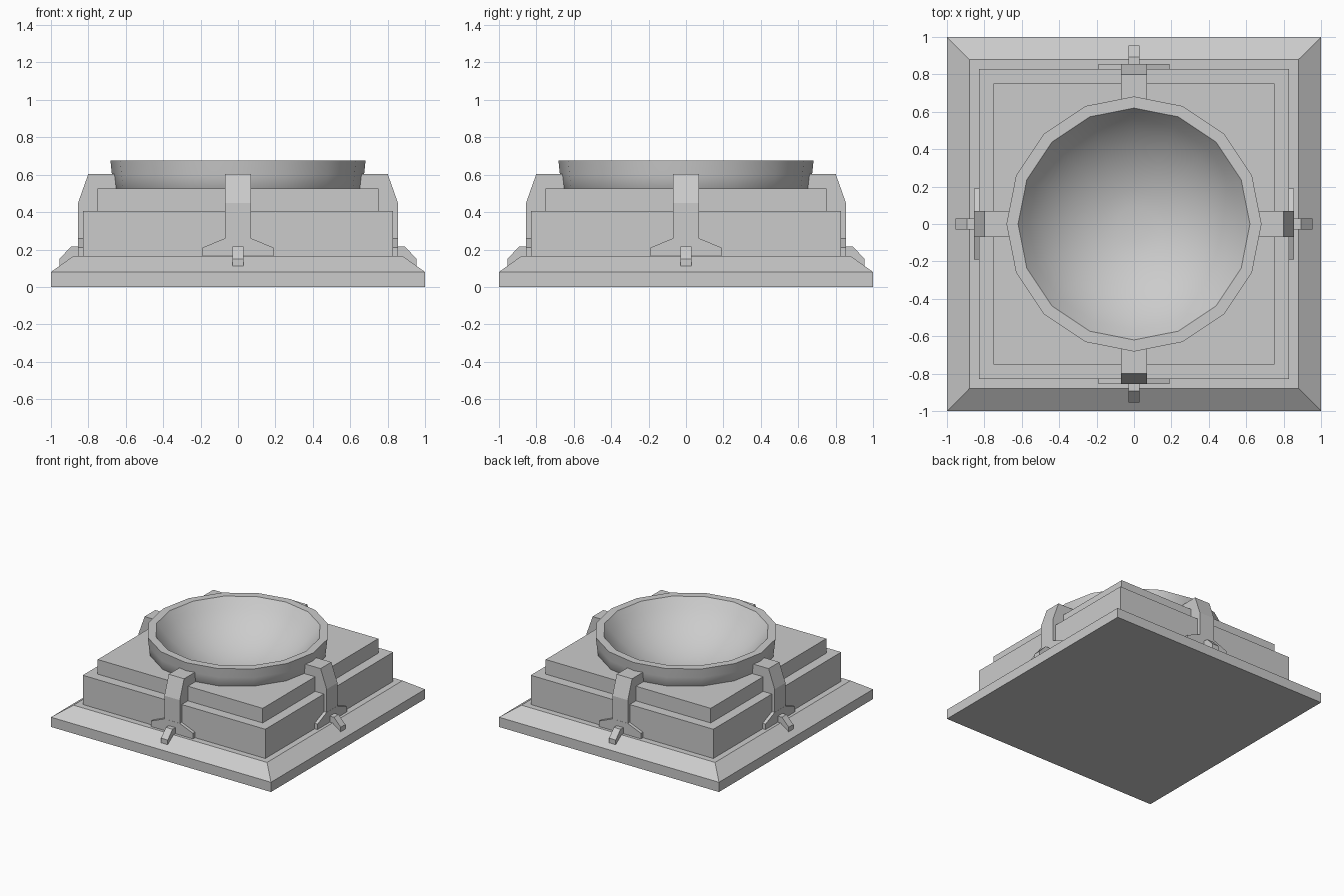
import bpy, bmesh, math
from mathutils import Matrix, Vector

if "Cube" in bpy.data.objects:
    bpy.data.objects.remove(bpy.data.objects["Cube"])


def finish(name, bm):
    bmesh.ops.recalc_face_normals(bm, faces=bm.faces)
    me = bpy.data.meshes.new(name)
    bm.to_mesh(me)
    bm.free()
    ob = bpy.data.objects.new(name, me)
    bpy.context.collection.objects.link(ob)
    return ob


def prism(name, pts, offset, turn=0):
    """Extrude a closed outline of 3D points by offset, turned about z."""
    bm = bmesh.new()
    face = bm.faces.new([bm.verts.new(p) for p in pts])
    ext = bmesh.ops.extrude_face_region(bm, geom=[face])
    verts = [g for g in ext["geom"] if isinstance(g, bmesh.types.BMVert)]
    bmesh.ops.translate(bm, verts=verts, vec=Vector(offset))
    bm.transform(Matrix.Rotation(turn, 4, 'Z'))
    return finish(name, bm)


def loft(name, rings):
    """Stack closed rings of points and cap both ends."""
    bm = bmesh.new()
    rows = [[bm.verts.new(p) for p in ring] for ring in rings]
    n = len(rows[0])
    for a, b in zip(rows, rows[1:]):
        for i in range(n):
            j = (i + 1) % n
            bm.faces.new((a[i], a[j], b[j], b[i]))
    bm.faces.new(rows[0])
    bm.faces.new(rows[-1])
    return finish(name, bm)


def square(h, z):
    return [(-h, -h, z), (h, -h, z), (h, h, z), (-h, h, z)]


def circle(r, z, n=16):
    return [(r * math.cos(math.tau * i / n), r * math.sin(math.tau * i / n), z)
            for i in range(n)]


# stepped plinth with sloped skirt
plinth = loft("plinth", [square(h, z) for h, z in (
    (1, 0), (1, .08), (.88, .165), (.83, .165), (.83, .405),
    (.75, .405), (.75, .525))])

# bowl: outer shell, rim, then a spherical hollow
R, RIM, DEPTH_ANGLE = .75, .675, math.asin(.62 / .75)
outer = [(.10, .30), (.40, .35), (.58, .43), (.665, .525), (.674, .60), (.682, RIM)]
hollow = []
for k in range(8):
    a = DEPTH_ANGLE * (1 - k / 8)
    hollow.append((R * math.sin(a), RIM - R * (math.cos(a) - math.cos(DEPTH_ANGLE))))
bowl = loft("bowl", [circle(r, z) for r, z in outer + hollow])

# recess in the plinth that seats the bowl
cutter = loft("recess_cutter", [circle(r - .004, z) for r, z in outer[:4]]
              + [circle(.662, .8)])
cutter.hide_render = True
cutter.hide_viewport = True
cut = plinth.modifiers.new("recess", 'BOOLEAN')
cut.operation = 'DIFFERENCE'
cut.solver = 'EXACT'
cut.object = cutter

# four clamps: bracket, flared foot and toe
ARM = [(.64, .50), (.64, .605), (.80, .605), (.855, .45), (.855, .165), (.80, .165)]
TOE = [(.84, .16), (.84, .215), (.893, .215), (.955, .15), (.955, .112), (.89, .15)]
FOOT = [(-.19, .16), (.19, .16), (.19, .21), (.07, .26), (-.07, .26), (-.19, .21)]
for i, side in enumerate(("right", "back", "left", "front")):
    t = i * math.pi / 2
    prism(side + "_bracket", [(r, -.07, z) for r, z in ARM], (0, .14, 0), t)
    prism(side + "_toe", [(r, -.03, z) for r, z in TOE], (0, .06, 0), t)
    prism(side + "_foot", [(.82, y, z) for y, z in FOOT], (.036, 0, 0), t)

# smooth bowl with crisp rim edges
bpy.ops.object.select_all(action='DESELECT')
bowl.select_set(True)
bpy.context.view_layer.objects.active = bowl
bpy.ops.object.shade_smooth_by_angle(angle=math.radians(40))
